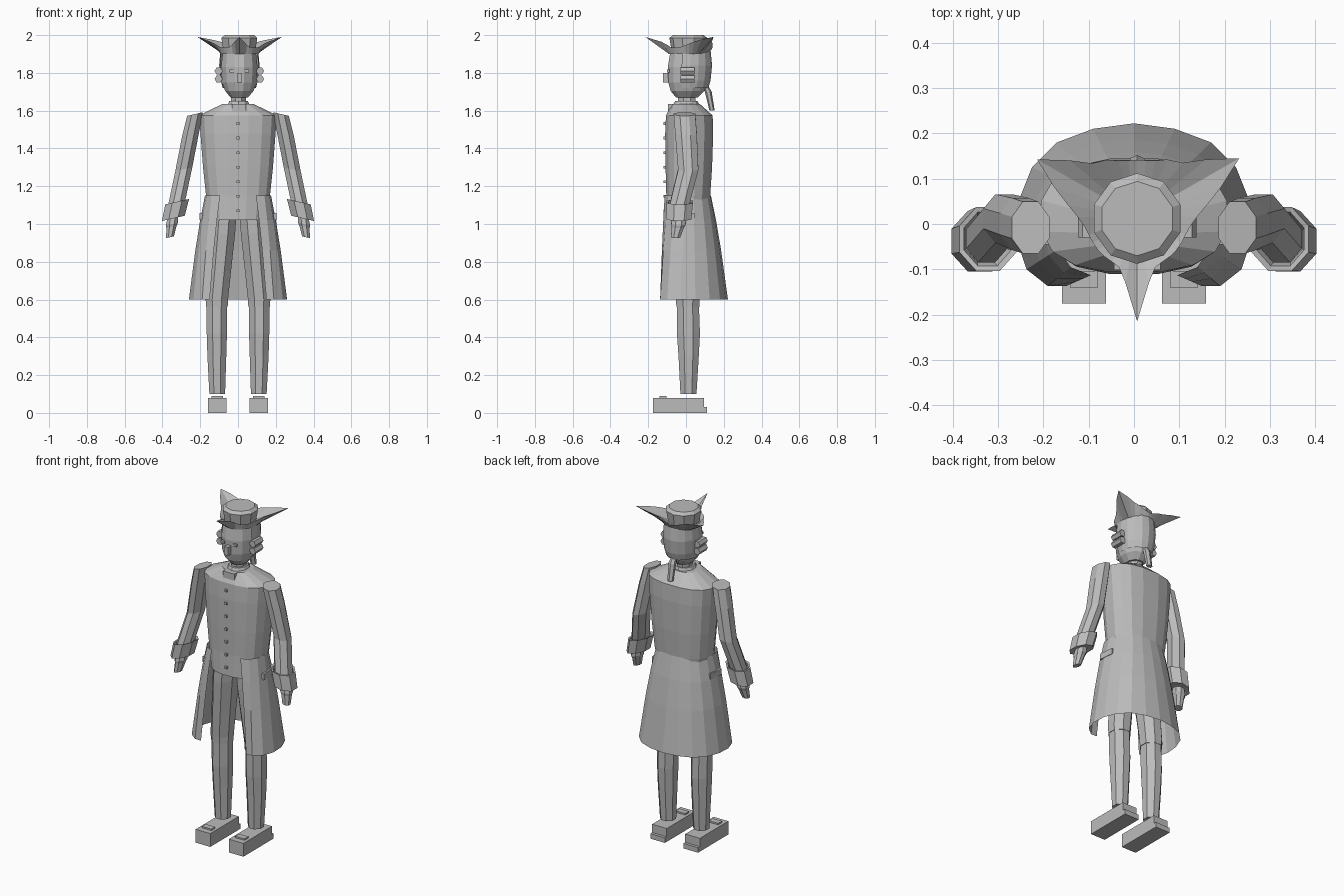
import bpy, bmesh, math
from mathutils import Matrix, Vector

cube = bpy.data.objects.get("Cube")
if cube:
    bpy.data.objects.remove(cube, do_unlink=True)

grey = bpy.data.materials.new("plain grey")
grey.use_nodes = True
colour = (0.5, 0.5, 0.5, 1)
grey.diffuse_color = colour
grey.node_tree.nodes["Principled BSDF"].inputs["Base Color"].default_value = colour

HEAD_X = 0.007


def finish(name, bm):
    bmesh.ops.recalc_face_normals(bm, faces=bm.faces)
    mesh = bpy.data.meshes.new(name)
    bm.to_mesh(mesh)
    bm.free()
    mesh.materials.append(grey)
    obj = bpy.data.objects.new(name, mesh)
    bpy.context.collection.objects.link(obj)
    return obj


def skin(name, rings, closed=True, caps=True):
    """Bridge equal-length loops of points with quads."""
    bm = bmesh.new()
    loops = [[bm.verts.new(p) for p in ring] for ring in rings]
    n = len(loops[0])
    for a, b in zip(loops, loops[1:]):
        for i in range(n if closed else n - 1):
            j = (i + 1) % n
            bm.faces.new((a[i], a[j], b[j], b[i]))
    if caps:
        bm.faces.new(loops[0])
        bm.faces.new(loops[-1])
    return finish(name, bm)


def ring(x, y, z, rx, ry, n=8, tilt=0, power=1):
    """Faceted oval, optionally squared off or tilted sideways."""
    pts = []
    for i in range(n):
        a = math.tau * (i + 0.5) / n
        c, s = math.cos(a), math.sin(a)
        u = rx * math.copysign(abs(c) ** power, c)
        v = ry * math.copysign(abs(s) ** power, s)
        pts.append((x + u * math.cos(tilt), y + v, z + u * math.sin(tilt)))
    return pts


def box(name, centre, size, turn=0):
    bm = bmesh.new()
    m = Matrix.Translation(centre) @ Matrix.Rotation(turn, 4, 'Z') @ Matrix.Diagonal((*size, 1))
    bmesh.ops.create_cube(bm, size=1, matrix=m)
    return finish(name, bm)


# Coat body: height, half width, front, back
body = [(1.02, .15, -.11, .115), (1.15, .172, -.106, .13), (1.3, .188, -.11, .14),
        (1.48, .202, -.112, .146), (1.575, .208, -.108, .143), (1.635, .085, -.075, .075)]
skin("coat_body", [ring(0, (f + b) / 2, z, w, (b - f) / 2, 16, power=.8)
                   for z, w, f, b in body])

# Coat skirt: open at the front, half outlines mirrored
waist = [(0, .132), (.05, .128), (.1, .113), (.14, .083), (.165, .04),
         (.175, 0), (.167, -.055), (.14, -.095), (.095, -.113)]
hem = [(0, .222), (.09, .21), (.17, .18), (.225, .125), (.255, .05),
       (.26, -.03), (.237, -.1), (.19, -.137), (.15, -.137)]


def outline(t, z):
    half = [(a[0] + (b[0] - a[0]) * t, a[1] + (b[1] - a[1]) * t) for a, b in zip(waist, hem)]
    return [(-x, y, z) for x, y in reversed(half[1:])] + [(x, y, z) for x, y in half]


skin("coat_skirt", [outline(0, 1.15), outline(.3, 1.02), outline(.6, .86), outline(1, .6)],
     closed=False, caps=False)

# Coat buttons
for i in range(7):
    box("coat_button", (0, -.113, 1.07 + i * .077), (.014, .012, .014))

# Neck, collar and neckcloth
skin("neck", [ring(.003, .005, z, .042, .05) for z in (1.6, 1.7)])
skin("collar", [ring(.003, .0, 1.6, .075, .085, 10), ring(.003, .002, 1.65, .052, .06, 10)])
box("neckcloth", (.005, -.075, 1.605), (.075, .04, .06))

# Head: height, half width, front, back
skull = [(1.67, .048, -.055, .065), (1.705, .078, -.085, .1), (1.75, .094, -.097, .12),
         (1.83, .1, -.1, .13), (1.92, .09, -.085, .115)]
skin("head", [ring(HEAD_X, (f + b) / 2, z, w, (b - f) / 2, 12) for z, w, f, b in skull])
box("nose", (HEAD_X, -.108, 1.775), (.026, .03, .05))
for s in (-1, 1):
    box("eye", (HEAD_X + s * .04, -.094, 1.81), (.022, .014, .014))

# Hair: a shell over the back and sides, side rolls and a tail
hair = []
for z, w, f, b in ((1.72, .088, -.09, .118), (1.76, .099, -.1, .13),
                   (1.84, .107, -.102, .138), (1.92, .1, -.09, .13)):
    hair.append([(HEAD_X + w * math.cos(a), (f + b) / 2 + (b - f) / 2 * math.sin(a), z)
                 for a in [math.radians(-20 + i * 22) for i in range(11)]])
skin("hair_back", hair, closed=False, caps=False)
for s in (-1, 1):
    for z in (1.768, 1.81):
        roll = [[(HEAD_X + s * .11 + .021 * math.cos(k * math.tau / 6), y,
                  z + .021 * math.sin(k * math.tau / 6)) for k in range(6)]
                for y in (-.03, .045)]
        skin("hair_roll", roll)
skin("hair_tail", [ring(HEAD_X, .105, 1.73, .016, .014, 6), ring(HEAD_X, .118, 1.7, .022, .018, 6),
                   ring(HEAD_X, .138, 1.6, .018, .014, 6)])

# Hat: faceted crown and a turned-up brim with three points
skin("hat_crown", [ring(HEAD_X, .012, z, r, r, 10) for z, r in
                   ((1.9, .088), (1.925, .09), (1.985, .1), (2.0, .082))])
inner, rim = [], []
for deg in range(0, 360, 10):
    r, lift = .113, 0
    for tip, spread, reach in ((30, 60, .26), (150, 60, .255), (270, 30, .23)):
        t = max(0, 1 - abs((deg - tip + 180) % 360 - 180) / spread)
        r += (reach - .113) * t ** 3
        lift = max(lift, t ** 1.5)
    c, s = math.cos(math.radians(deg)), math.sin(math.radians(deg))
    inner.append((HEAD_X + .1 * c, .015 + .105 * s, 1.9))
    rim.append((HEAD_X + r * c, .015 + r * s * (1.12 if lift < .5 and s > 0 else 1),
                1.935 + .055 * lift))
crown_side = [(HEAD_X + (x - HEAD_X) * .88, .015 + (y - .015) * .85, 1.92) for x, y, z in inner]
skin("hat_brim", [inner, rim, crown_side], caps=False)

# Limbs, mirrored
for s, side in ((1, "left"), (-1, "right")):
    tilt = s * -math.radians(-13)
    arm = [(.228, -.008, 1.582, .046, .062), (.25, 0, 1.48, .05, .062),
           (.287, .012, 1.29, .05, .058), (.325, -.033, 1.11, .05, .056)]
    skin(side + "_sleeve", [ring(s * x, y, z, a, b, tilt=-tilt) for x, y, z, a, b in arm])
    cuff = [(.327, -.034, 1.09, .05, .054), (.323, -.033, 1.115, .058, .064),
            (.322, -.033, 1.118, .07, .076), (.342, -.038, 1.03, .067, .072),
            (.342, -.038, 1.032, .04, .045)]
    skin(side + "_cuff", [ring(s * x, y, z, a, b, tilt=-tilt) for x, y, z, a, b in cuff])
    hand = [(.343, -.036, 1.05, .03, .036), (.35, -.04, 1.0, .036, .042),
            (.352, -.043, .985, .03, .036), (.36, -.055, .93, .023, .026)]
    skin(side + "_hand", [ring(s * x, y, z, a, b, tilt=-tilt) for x, y, z, a, b in hand])

    breeches = [(.072, 0, 1.06, .07, .09), (.08, 0, .95, .07, .088),
                (.098, .005, .75, .066, .076), (.112, .01, .6, .064, .068),
                (.112, .01, .56, .062, .066)]
    skin(side + "_breeches", [ring(s * x, y, z, a, b) for x, y, z, a, b in breeches])
    stocking = [(.112, .01, .6, .059, .062), (.112, .013, .42, .058, .066),
                (.112, .014, .3, .054, .058), (.11, .013, .1, .045, .046)]
    skin(side + "_stocking", [ring(s * x, y, z, a, b) for x, y, z, a, b in stocking])

    # Shoe with heel and buckle
    box(side + "_shoe", (s * .11, -.04, .04), (.097, .27, .08))
    box(side + "_shoe_heel", (s * .11, .1, .015), (.097, .024, .03))
    box(side + "_shoe_buckle", (s * .11, -.122, .083), (.062, .036, .012))

    # Pocket flap on the skirt
    box(side + "_pocket_flap", (s * .192, .0, 1.04), (.016, .09, .035), s * .1)
